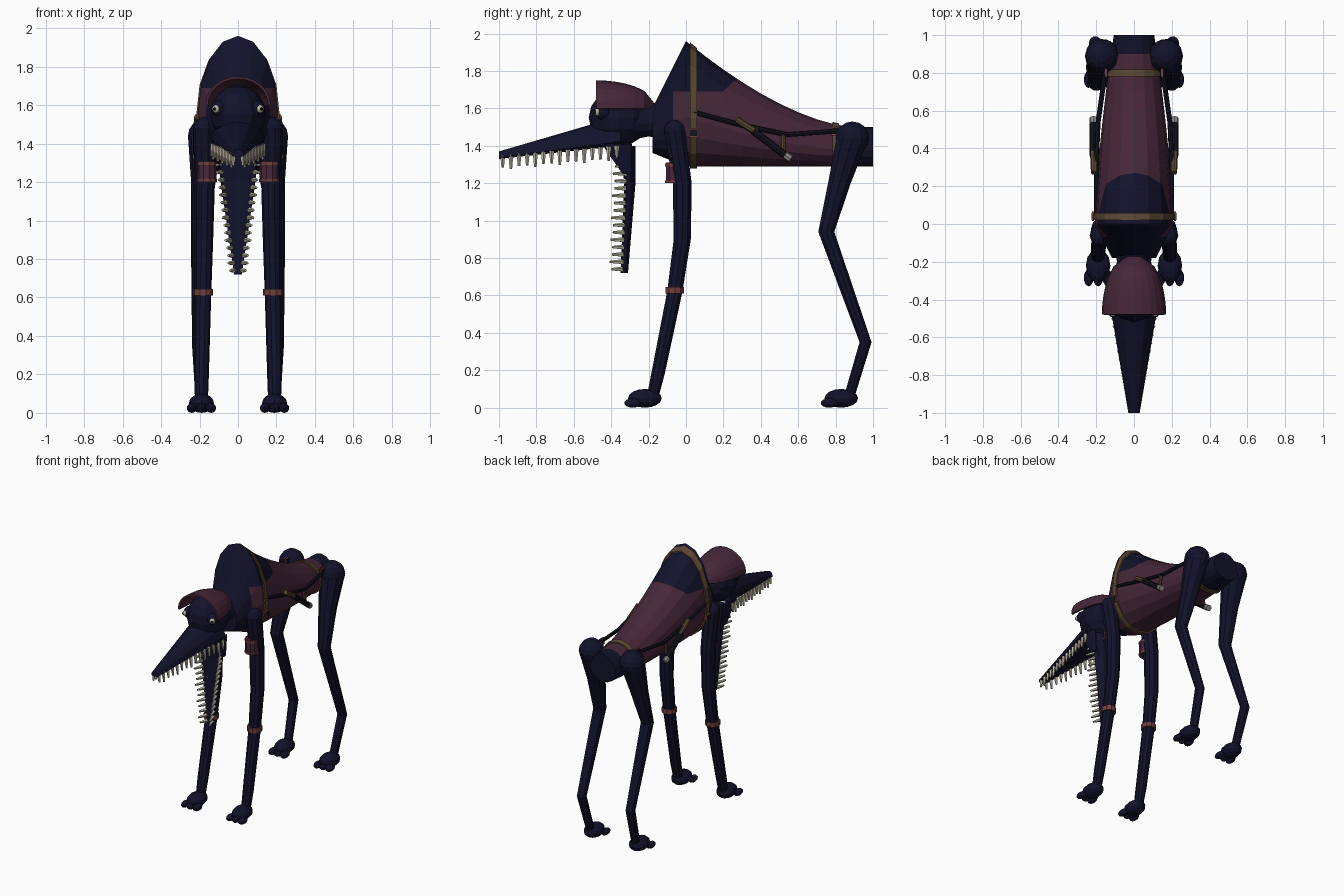
import bpy, bmesh, math
from mathutils import Vector, Matrix

if "Cube" in bpy.data.objects:
    bpy.data.objects.remove(bpy.data.objects["Cube"])


def material(name, red, green, blue):
    mat = bpy.data.materials.new(name)
    mat.diffuse_color = (red, green, blue, 1)
    mat.use_nodes = True
    shader = next(node for node in mat.node_tree.nodes if node.type == "BSDF_PRINCIPLED")
    shader.inputs["Base Color"].default_value = mat.diffuse_color
    return mat


NAVY = material("navy hide", .006, .006, .024)
PLUM = material("plum cloth", .06, .02, .04)
BROWN = material("brown leather", .1, .06, .03)
RED = material("dull red", .17, .05, .05)
BONE = material("bone", .5, .46, .36)
METAL = material("grey metal", .25, .25, .25)
BLACK = material("dark strap", .006, .006, .012)


def finish(name, bm, *materials, mirror=True):
    bmesh.ops.recalc_face_normals(bm, faces=bm.faces[:])
    mesh = bpy.data.meshes.new(name)
    bm.to_mesh(mesh)
    bm.free()
    for mat in materials:
        mesh.materials.append(mat)
    obj = bpy.data.objects.new(name, mesh)
    bpy.context.scene.collection.objects.link(obj)
    if mirror:
        modifier = obj.modifiers.new("mirror", "MIRROR")
        modifier.use_mirror_merge = False
    return obj


def add_loft(bm, rings, upright=False, sides=12, middle=.4, arch=False):
    """Skin oval rings given as (position, low, high, half width, centre x)."""
    loops = []
    for position, low, high, half_width, centre in rings:
        axis = low + middle * (high - low)
        loop = []
        for i in range(sides):
            angle = math.pi * i / (sides - 1) if arch else math.tau * i / sides
            rise = math.sin(angle)
            value = axis + rise * (high - axis if rise > 0 else axis - low)
            x = centre + half_width * math.cos(angle)
            loop.append(bm.verts.new((x, value, position) if upright else (x, position, value)))
        loops.append(loop)
    for here, after in zip(loops, loops[1:]):
        for i in range(sides - 1 if arch else sides):
            j = (i + 1) % sides
            bm.faces.new((here[i], here[j], after[j], after[i]))
    if not arch:
        bm.faces.new(loops[0])
        bm.faces.new(loops[-1])


def loft(name, rings, mat, mirror=False, **shape):
    bm = bmesh.new()
    add_loft(bm, rings, **shape)
    return finish(name, bm, mat, mirror=mirror)


def add_bar(bm, start, end, radius, tip, sides):
    start, end = Vector(start), Vector(end)
    along = end - start
    turn = along.to_track_quat("Z", "Y").to_matrix().to_4x4()
    bmesh.ops.create_cone(bm, cap_ends=True, segments=sides, radius1=radius, radius2=tip,
                          depth=along.length, matrix=Matrix.Translation((start + end) / 2) @ turn)


def bars(name, points, radius, mat):
    bm = bmesh.new()
    for start, end in zip(points, points[1:]):
        add_bar(bm, start, end, radius, radius, sides=8)
    finish(name, bm, mat)


def placed(centre, size):
    return Matrix.Translation(centre) @ Matrix.Diagonal((*size, 1))


def add_ball(bm, centre, size):
    bmesh.ops.create_uvsphere(bm, u_segments=12, v_segments=8, radius=1,
                              matrix=placed(centre, size))


def ball(name, centre, radius, mat):
    bm = bmesh.new()
    add_ball(bm, centre, (radius, radius, radius))
    finish(name, bm, mat)


def box(name, centre, size, mat):
    bm = bmesh.new()
    bmesh.ops.create_cube(bm, size=1, matrix=placed(centre, size))
    finish(name, bm, mat)


def torso_ring(y, grow=0):
    """Straight chest in front of the hump, a long falling back behind it."""
    front, back = max(0, -y), max(0, y)
    top = 1.5 + .46 * max(0, 1 - back / .9) ** 1.6 - 2 * front
    bottom = 1.29 + .4 * front
    width = .207 - .1 * back ** 1.5 - .5 * front
    return y, bottom - grow, top + grow, width + grow, 0


# Humped torso with the cloth cut along clean planes
bm = bmesh.new()
add_loft(bm, [torso_ring(max(-.18, i / 10)) for i in range(-2, 11)], sides=16)
for point, normal in (((0, -.07, 0), (0, 1, 0)), ((0, 0, 1.69), (0, 0, 1)),
                      ((0, .2, 1.69), (0, -1, 1))):
    bmesh.ops.bisect_plane(bm, geom=bm.verts[:] + bm.edges[:] + bm.faces[:],
                           plane_co=point, plane_no=normal)
for face in bm.faces:
    spot = face.calc_center_median()
    hump = spot.z - 1.69 > max(0, spot.y - .2)
    tail = spot.y > .8 and (spot.z < 1.4 or spot.y > .9)
    face.material_index = int(spot.y > -.07 and not hump and not tail)
finish("torso", bm, NAVY, PLUM, mirror=False)

# Belts and buckles
for part, y, z in (("chest", .04, 1.47), ("hip", .8, 1.48)):
    belt = [torso_ring(y + side * .018, grow=.01) for side in (-1, 1)]
    loft(part + "_belt", belt, BROWN, sides=16)
    x = belt[0][3]
    box(part + "_buckle_frame", (x, y, z), (.012, .05, .05), RED)
    box(part + "_buckle_centre", (x, y, z), (.018, .035, .035), BLACK)

# Side harness with a slung tool
bars("harness_strap", [(.2, .04, 1.58), (.2, .3, 1.51), (.19, .54, 1.46), (.15, .82, 1.48)],
     .013, BLACK)
bars("tool_grip", [(.21, .27, 1.54), (.215, .38, 1.47)], .018, BROWN)
bars("tool_body", [(.215, .36, 1.48), (.215, .53, 1.35)], .02, BLACK)
bars("tool_tip", [(.215, .53, 1.35), (.215, .56, 1.33)], .021, METAL)
bars("tool_hanger", [(.19, .52, 1.46), (.2, .52, 1.37)], .012, BROWN)

# Neck, skull and long flat-bottomed snout
loft("neck", [(-.05, 1.43, 1.67, .12, 0), (-.2, 1.45, 1.62, .09, 0),
              (-.3, 1.43, 1.65, .12, 0)], NAVY)
bm = bmesh.new()
add_ball(bm, (0, -.36, 1.55), (.145, .16, .155))
finish("skull", bm, NAVY, mirror=False)
loft("snout", [(-.35, 1.4, 1.56, .14, 0), (-1, 1.33, 1.37, .03, 0)], NAVY, middle=.15)

# Open-fronted cap swelling towards its brim
cap_rings = []
for i in range(7):
    reach = (i + .05) / 6.05
    swell = math.sin(reach * math.pi / 2) ** .35
    cap_rings.append((-.17 - .31 * reach, 1.6, 1.6 + .15 * swell, .17 * swell, 0))
cap = loft("cap", cap_rings, PLUM, middle=0, arch=True, sides=13)
cap.modifiers.new("thickness", "SOLIDIFY").thickness = .014

# Eyes
socket = Vector((.095, -.44, 1.58))
outward = Vector((.5, -.85, 0))
ball("eye_socket", socket, .045, NAVY)
ball("eye", socket + outward * .035, .021, BONE)
ball("pupil", socket + outward * .05, .01, BLACK)

# Dropped lower jaw and cheeks
loft("lower_jaw", [(1.4, -.35, -.27, .11, 0), (1.2, -.33, -.27, .09, 0),
                   (.72, -.35, -.31, .02, 0)], NAVY, upright=True, middle=.2)
loft("cheek", [(1.41, -.45, -.29, .02, .11), (1.25, -.34, -.29, .01, .1)],
     NAVY, mirror=True, upright=True)


def tooth_row(name, start, end, lean, count=15):
    bm = bmesh.new()
    for i in range(count):
        root = Vector(start).lerp(Vector(end), i / (count - 1))
        longer = 1.2 if i % 3 == 1 else 1
        add_bar(bm, root, root + Vector(lean) * longer, .014, .007, sides=5)
    finish(name, bm, BONE)


tooth_row("upper_teeth", (.13, -.37, 1.4), (.02, -.98, 1.35), lean=(.006, 0, -.065))
tooth_row("lower_teeth", (.09, -.32, 1.29), (.02, -.34, .74), lean=(.02, -.057, 0))


def leg(name, points, thick, thin, ease):
    rings = []
    for i, (x, y, z) in enumerate(points):
        radius = thin + (thick - thin) * (1 - i / (len(points) - 1)) ** ease
        rings.append((z, y - radius, y + radius, radius, x))
    bm = bmesh.new()
    add_loft(bm, rings, upright=True, sides=10, middle=.5)
    add_ball(bm, points[0], (thick, thick, thick))
    finish(name, bm, NAVY)


# Legs
leg("front_leg", [(.175, -.06, 1.48), (.173, -.02, 1.2), (.177, -.02, .9), (.182, -.06, .62),
                  (.19, -.15, .18), (.19, -.18, .05)], thick=.058, thin=.033, ease=1)
leg("rear_leg", [(.17, .89, 1.44), (.18, .82, 1.2), (.2, .75, .94), (.205, .96, .35),
                 (.19, .87, .05)], thick=.09, thin=.03, ease=2)

# Paws with three toes
for part, y in (("front", -.23), ("rear", .82)):
    bm = bmesh.new()
    add_ball(bm, (.19, y + .01, .05), (.065, .09, .05))
    for side in (-1, 0, 1):
        add_ball(bm, (.19 + side * .05, y - .055, .025), (.026, .045, .025))
    finish(part + "_paw", bm, NAVY)


def cuff(name, z, height, y, radius, x, mat):
    rings = [(level, y - radius, y + radius, radius, x) for level in (z, z + height)]
    loft(name, rings, mat, mirror=True, upright=True, sides=10, middle=.5)


# Leg bands and upper leg pouches
cuff("leg_band", .61, .035, -.06, .053, .182, RED)
cuff("leg_pouch", 1.2, .11, -.06, .05, .163, PLUM)
for z in (1.2, 1.29):
    cuff("pouch_trim", z, .015, -.06, .054, .163, RED)
